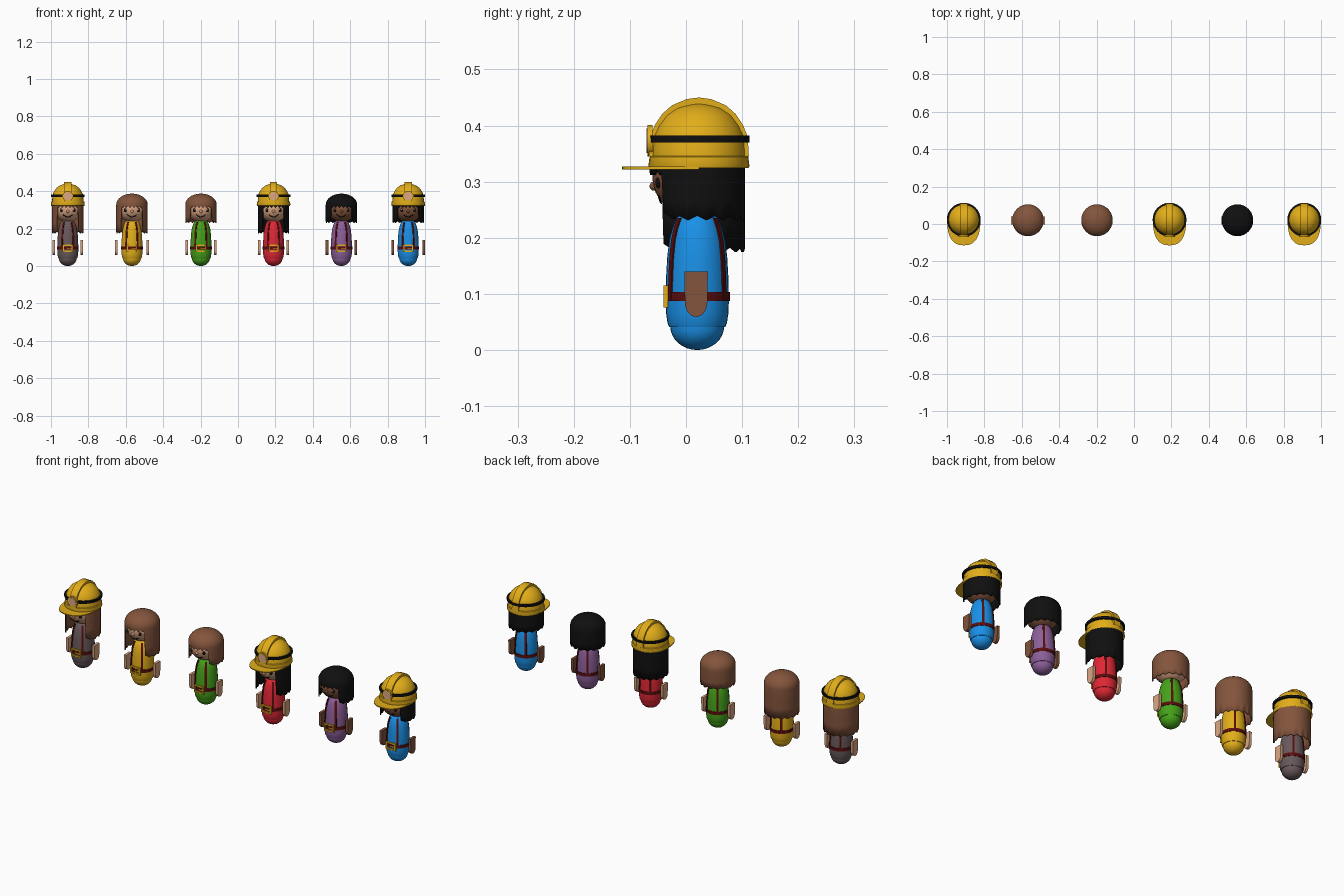
import bpy, bmesh, math
from mathutils import Vector

if "Cube" in bpy.data.objects:
    bpy.data.objects.remove(bpy.data.objects["Cube"])

CY = 0.02  # depth of the figure axis


def material(name, rgb):
    m = bpy.data.materials.new(name)
    m.diffuse_color = (*rgb, 1)
    m.use_nodes = True
    m.node_tree.nodes["Principled BSDF"].inputs["Base Color"].default_value = m.diffuse_color
    return m


YELLOW = material("yellow", (0.76, 0.42, 0.01))
BLACK = material("black", (0.005, 0.005, 0.005))
MAROON = material("dark red leather", (0.10, 0.004, 0.004))
BROWN = material("brown", (0.23, 0.09, 0.045))
SKIN = material("light skin", (0.73, 0.39, 0.23))
GREY = material("warm grey", (0.14, 0.10, 0.105))
GREEN = material("green", (0.06, 0.36, 0.01))
RED = material("red", (0.74, 0.02, 0.035))
PURPLE = material("purple", (0.26, 0.115, 0.32))
BLUE = material("blue", (0.01, 0.28, 0.80))


def finish(name, bm, mat, loc, thick=0):
    bmesh.ops.recalc_face_normals(bm, faces=bm.faces)
    me = bpy.data.meshes.new(name)
    bm.to_mesh(me)
    bm.free()
    me.materials.append(mat)
    ob = bpy.data.objects.new(name, me)
    ob.location = loc
    bpy.context.collection.objects.link(ob)
    if thick:
        mod = ob.modifiers.new("thickness", 'SOLIDIFY')
        mod.thickness, mod.offset = thick, -1
    return ob


def grid(columns, closed):
    """Skin a list of equally long point columns."""
    bm = bmesh.new()
    cols = [[bm.verts.new(p) for p in c] for c in columns]
    for i in range(len(cols) - (0 if closed else 1)):
        a, b = cols[i], cols[(i + 1) % len(cols)]
        for j in range(len(a) - 1):
            bm.faces.new((a[j], b[j], b[j + 1], a[j + 1]))
    bmesh.ops.remove_doubles(bm, verts=bm.verts, dist=1e-5)
    return bm


def lathe(name, profile, mat, loc, n=32):
    cols = []
    for i in range(n):
        t = 2 * math.pi * i / n
        cols.append([(r * math.sin(t), -r * math.cos(t), z) for r, z in profile])
    return finish(name, grid(cols, True), mat, loc)


def plate(name, pts, depth, mat, loc):
    """Extrude a flat outline by a depth vector."""
    bm = bmesh.new()
    f = bm.faces.new([bm.verts.new(p) for p in pts])
    new = bmesh.ops.extrude_face_region(bm, geom=[f])["geom"]
    bmesh.ops.translate(bm, vec=depth, verts=[v for v in new if isinstance(v, bmesh.types.BMVert)])
    return finish(name, bm, mat, loc)


def ball(name, size, mat, loc, n=24):
    bm = bmesh.new()
    bmesh.ops.create_uvsphere(bm, u_segments=n, v_segments=n // 2, radius=1)
    bmesh.ops.scale(bm, vec=size, verts=bm.verts)
    return finish(name, bm, mat, loc)


HEAD = (0.079, 0.080, 0.073)
HEAD_Z = 0.308


def face_y(x, z):
    """Depth of the face surface at x, z."""
    s = 1 - (x / HEAD[0]) ** 2 - ((z - HEAD_Z) / HEAD[2]) ** 2
    return CY - HEAD[1] * math.sqrt(max(s, 0))


TORSO = [(0.050, 0.041), (0.053, 0.048), (0.0555, 0.065), (0.0565, 0.09), (0.0555, 0.13),
         (0.0535, 0.165), (0.050, 0.195), (0.045, 0.215), (0.037, 0.235), (0.025, 0.245), (0, 0.248)]
LEGS = [(0.048 * math.cos(a), 0.042 + 0.042 * math.sin(a))
        for a in [-math.pi / 2 * (1 - i / 8) for i in range(9)]]
RIDGE = [(0.089, 0.345), (0.087, 0.38), (0.079, 0.40), (0.066, 0.42), (0.048, 0.436),
         (0.022, 0.447), (0, 0.45)]


def saw(t, period):
    """Triangle wave from 0 to 1."""
    return abs((t / period) % 1 * 2 - 1)


def hair(name, x, bottom, mat):
    cols = []
    for i in range(96):
        t = -180 + 360 * i / 96
        a = math.radians(t)
        if abs(t) < 42:   # fringe over the face
            low = 0.312 + 0.010 * saw(t, 15)
        else:
            low = bottom + 0.008 * saw(t, 22.5) + (0.006 if abs(t) < 60 else 0)
        prof = [(1.0, low + (0.328 - low) * k / 3) for k in range(4)]
        prof += [(math.cos(b), 0.328 + 0.059 * math.sin(b))
                 for b in [math.pi / 2 * k / 8 for k in range(1, 9)]]
        cols.append([(0.084 * r * math.sin(a), -0.085 * r * math.cos(a), z) for r, z in prof])
    finish(name, grid(cols, True), mat, (x, CY, 0), 0.005)


def helmet(p, x):
    loc = (x, CY + 0.003, 0)
    dome = [(0.0885, 0.324), (0.090, 0.328), (0.088, 0.344), (0.084, 0.346), (0.082, 0.38), (0.073, 0.40),
            (0.060, 0.418), (0.042, 0.431), (0.020, 0.438), (0, 0.440)]
    lathe(p + "helmet_shell", dome, YELLOW, loc)
    # raised centre ridge running front to back
    path = [(-r, z) for r, z in RIDGE] + [(r, z) for r, z in reversed(RIDGE[:-1])]
    w = 0.019
    cols = [[(s * w, y * k, 0.33 + (z - 0.33) * k) for y, z in path]
            for s, k in ((-1, 0.85), (-1, 1), (1, 1), (1, 0.85))]
    finish(p + "helmet_ridge", grid(cols, True), YELLOW, loc)
    # headband
    lathe(p + "helmet_band", [(0.080, 0.370), (0.0905, 0.370), (0.0905, 0.382), (0.078, 0.382)], BLACK, loc)
    # rounded visor
    rim = []
    for i in range(25):
        a = math.pi * i / 24
        c, s = math.cos(a), math.sin(a)
        rim.append((0.089 * math.copysign(abs(c) ** 0.8, c), -0.137 * s ** 0.8, 0.322))
    plate(p + "helmet_visor", rim, (0, 0, 0.005), YELLOW, loc)
    # lamp
    for part, r, y, mat in (("lamp_housing", 0.028, -0.0685, YELLOW), ("lamp_lens", 0.022, -0.070, SKIN)):
        pts = [(r * math.cos(a), 0, r * math.sin(a)) for a in [math.pi * k / 12 for k in range(24)]]
        plate(p + part, pts, (0, 0.009, 0), mat, (x, y, 0.373))


def figure(i, x, shirt, skin, hair_mat, hair_low, hat, arm_x):
    p = f"figure_{i}_"
    axis = (x, CY, 0)
    # body
    lathe(p + "legs", LEGS, shirt, axis)
    lathe(p + "torso", [(0, 0.041)] + TORSO, shirt, axis)
    lathe(p + "belt", [(0.054, 0.087), (0.0585, 0.087), (0.0585, 0.103), (0.054, 0.103)], MAROON, axis)
    # four braces, two in front and two behind
    for k, az in enumerate((33, 147, 213, 327)):
        a = math.radians(az)
        out, side = Vector((math.sin(a), -math.cos(a), 0)), Vector((math.cos(a), math.sin(a), 0))
        cols = [[out * (r + 0.0025) + side * s + Vector((0, 0, z)) for r, z in TORSO[3:9]]
                for s in (-0.005, 0.005)]
        cols = [[c - out * 0.005 for c in cols[0]], *cols, [c - out * 0.005 for c in cols[1]]]
        finish(f"{p}brace_{k + 1}", grid(cols, True), MAROON, axis)
    # buckle frame and pin
    bm = bmesh.new()
    for cx, cz, sx, sz in ((0, 0.016, 0.056, 0.007), (0, -0.016, 0.056, 0.007),
                           (-0.0245, 0, 0.007, 0.026), (0.0245, 0, 0.007, 0.026), (0.01, 0, 0.026, 0.005)):
        vs = bmesh.ops.create_cube(bm, size=1)["verts"]
        bmesh.ops.scale(bm, vec=(sx, 0.008, sz), verts=vs)
        bmesh.ops.translate(bm, vec=(cx, 0, cz), verts=vs)
    finish(p + "buckle", bm, YELLOW, (x, -0.0365, 0.095))
    # arms: flat top, rounded hand
    arm = [(0, -0.021, 0.14)]
    arm += [(0, -0.020 * math.cos(a), 0.085 - 0.026 * math.sin(a)) for a in [math.pi * k / 12 for k in range(13)]]
    arm += [(0, 0.021, 0.14)]
    for s, side in ((-1, "left"), (1, "right")):
        plate(f"{p}{side}_arm", arm, (0.014, 0, 0), skin, (x + s * arm_x - 0.007, 0.018, 0))
    # head and face
    ball(p + "head", HEAD, skin, (x, CY, HEAD_Z), 32)
    ball(p + "nose", (0.008, 0.008, 0.008), skin, (x, face_y(0, 0.292) + 0.001, 0.292), 16)
    for s, side in ((-1, "left"), (1, "right")):
        ex = s * 0.034
        ball(f"{p}{side}_eye", (0.009, 0.005, 0.010), BLACK, (x + ex, face_y(ex, 0.298) + 0.002, 0.298), 16)
        ball(f"{p}{side}_eye_glint", (0.003, 0.002, 0.003), SKIN,
             (x + ex - 0.002, face_y(ex, 0.298) - 0.002, 0.302), 8)
    cols = []
    for k in range(13):
        mx = -0.025 + 0.05 * k / 12
        mz = 0.263 + 0.012 * (mx / 0.025) ** 2
        cols.append([(mx, face_y(mx, z) - 0.001, z) for z in (mz - 0.002, mz + 0.002)])
    finish(p + "smile", grid(cols, False), BLACK, (x, 0, 0), 0.002)
    hair(p + "hair", x, hair_low, hair_mat)
    if hat:
        helmet(p, x)


LONG, SHORT = 0.175, 0.231
crew = [(-0.91, GREY, SKIN, BROWN, LONG, True, 0.075),
        (-0.567, YELLOW, SKIN, BROWN, LONG, False, 0.084),
        (-0.198, GREEN, SKIN, BROWN, SHORT, False, 0.076),
        (0.19, RED, SKIN, BLACK, LONG, True, 0.076),
        (0.553, PURPLE, BROWN, BLACK, SHORT, False, 0.077),
        (0.91, BLUE, BROWN, BLACK, SHORT, True, 0.083)]
for i, c in enumerate(crew):
    figure(i + 1, *c)

# smooth shading with sharp edges kept
for ob in bpy.data.objects:
    ob.select_set(True)
bpy.context.view_layer.objects.active = bpy.data.objects[0]
bpy.ops.object.shade_smooth_by_angle(angle=math.radians(35))
